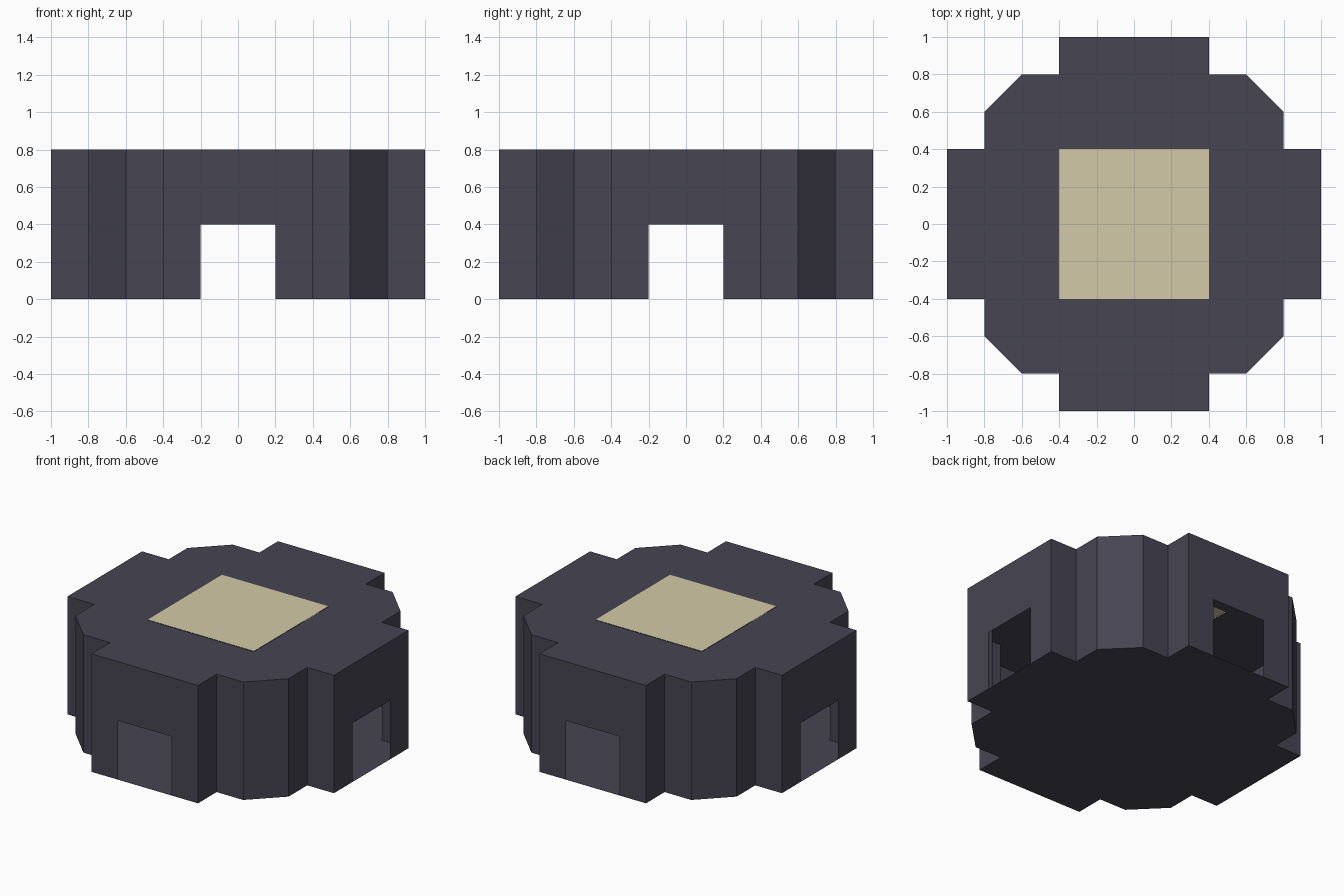
import bpy, bmesh, math
from mathutils import Matrix, Vector

if "Cube" in bpy.data.objects:
    bpy.data.objects.remove(bpy.data.objects["Cube"])

H = 0.8            # room height
DOOR = 0.2         # doorway half width
DOOR_H = 0.4       # doorway height


def material(name, rgb):
    m = bpy.data.materials.new(name)
    m.diffuse_color = (*rgb, 1)
    m.use_nodes = True
    m.node_tree.nodes["Principled BSDF"].inputs["Base Color"].default_value = m.diffuse_color
    return m


hull = material("dark slate", (0.061, 0.058, 0.084))
pane = material("warm sand", (0.65, 0.59, 0.385))


def make(name, polygons, mat):
    """Build one flat-faced object from a list of polygons."""
    bm = bmesh.new()
    for poly in polygons:
        bm.faces.new([bm.verts.new(p) for p in poly])
    bmesh.ops.remove_doubles(bm, verts=bm.verts, dist=1e-5)
    me = bpy.data.meshes.new(name)
    bm.to_mesh(me)
    bm.free()
    me.materials.append(mat)
    ob = bpy.data.objects.new(name, me)
    bpy.context.collection.objects.link(ob)
    return ob


def around(polygons):
    """Repeat polygons at four quarter turns about z."""
    return [[Matrix.Rotation(k * math.pi / 2, 3, 'Z') @ Vector(p) for p in poly]
            for k in range(4) for poly in polygons]


# One quarter of the plan outline, starting at the +x bay
bay = [(1, -0.4), (1, 0.4)]
corner = [(0.8, 0.4), (0.8, 0.6), (0.6, 0.8), (0.4, 0.8)]
run = [bay[1]] + corner + [(0.4, 1)]

# Corner walls: one upright panel per outline segment
make("corner_walls", around([
    [(*a, 0), (*b, 0), (*b, H), (*a, H)] for a, b in zip(run, run[1:])]), hull)

# Bay end walls, each with an open doorway
profile = [(-0.4, 0), (-DOOR, 0), (-DOOR, DOOR_H), (DOOR, DOOR_H),
           (DOOR, 0), (0.4, 0), (0.4, H), (-0.4, H)]
make("doorway_walls", around([[(1, y, z) for y, z in profile]]), hull)

# Floor, facing down
outline = [p for poly in around([[(*p, 0) for p in bay + corner]]) for p in poly]
make("floor", [outline[::-1]], hull)

# Roof ring around the square opening
make("roof", around([
    [(x, y, H) for x, y in [(0.4, -0.4)] + bay + [(0.4, 0.4)]],
    [(x, y, H) for x, y in [(0.4, 0.4)] + corner]]), hull)

# Skylight pane closing the opening
make("skylight", [[(sx * 0.4, sy * 0.4, H + 0.002)
                   for sx, sy in ((-1, -1), (1, -1), (1, 1), (-1, 1))]], pane)
